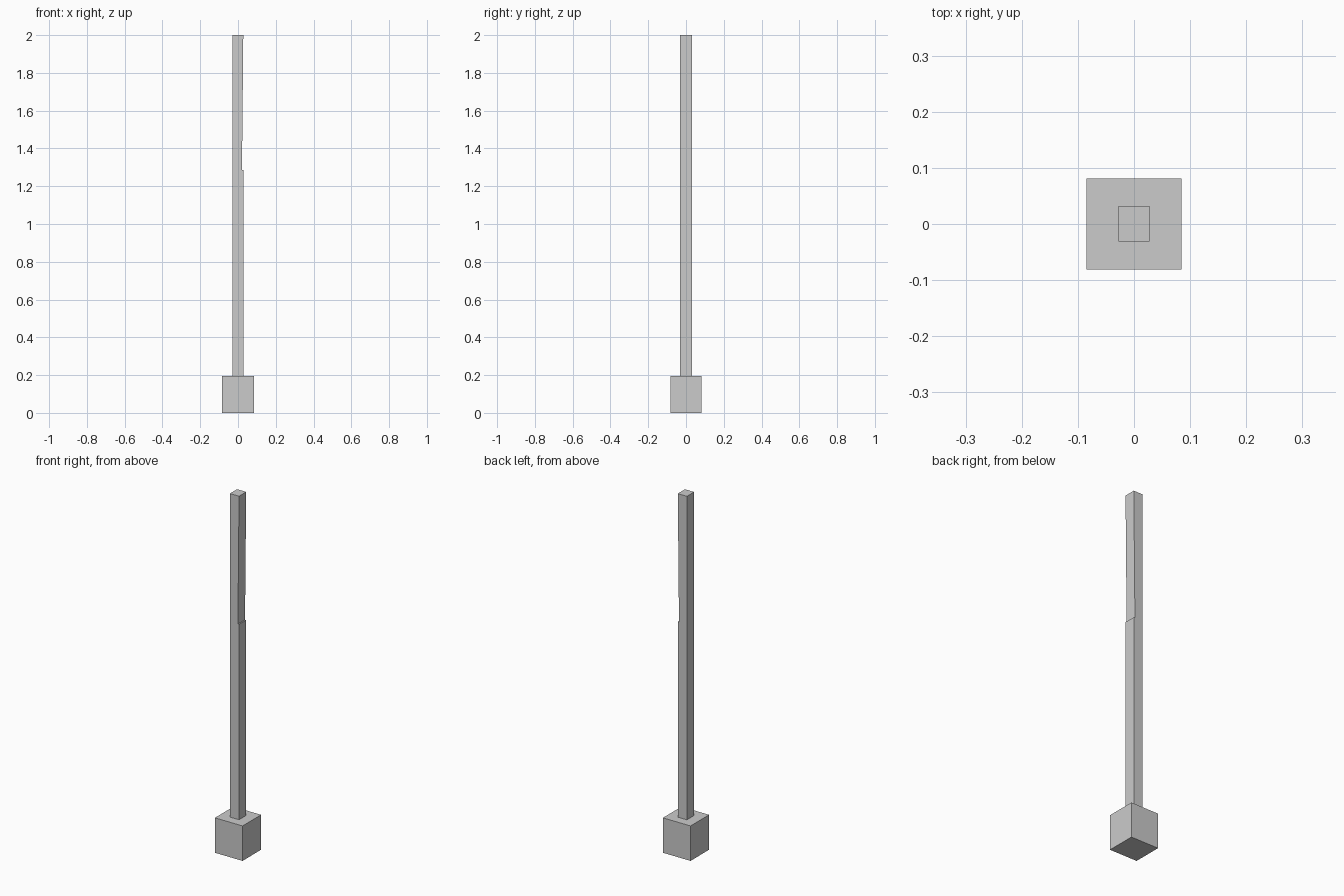
import bpy, bmesh

if "Cube" in bpy.data.objects:
    bpy.data.objects.remove(bpy.data.objects["Cube"])


def extrude_profile(name, profile, y0, y1):
    """Extrude a closed (x, z) outline from y0 to y1."""
    bm = bmesh.new()
    face = bm.faces.new([bm.verts.new((x, y0, z)) for x, z in profile])
    out = bmesh.ops.extrude_face_region(bm, geom=[face])
    verts = [g for g in out["geom"] if isinstance(g, bmesh.types.BMVert)]
    bmesh.ops.translate(bm, verts=verts, vec=(0, y1 - y0, 0))
    bmesh.ops.recalc_face_normals(bm, faces=bm.faces)
    mesh = bpy.data.meshes.new(name)
    bm.to_mesh(mesh)
    bm.free()
    obj = bpy.data.objects.new(name, mesh)
    bpy.context.collection.objects.link(obj)
    return obj


# Square footing block
BASE_H = 0.195
extrude_profile("base_block", [(-0.085, 0), (0.085, 0), (0.085, BASE_H), (-0.085, BASE_H)],
                -0.0815, 0.0815)

# Tall post with a shallow ledge on its right side, tapering out to the top
W, LEDGE_Z, LEDGE_D = 0.028, 1.285, 0.007
extrude_profile("post", [(-W, BASE_H), (W, BASE_H), (W, LEDGE_Z),
                         (W - LEDGE_D, LEDGE_Z), (W, 2.0), (-W, 2.0)],
                -0.031, 0.032)
